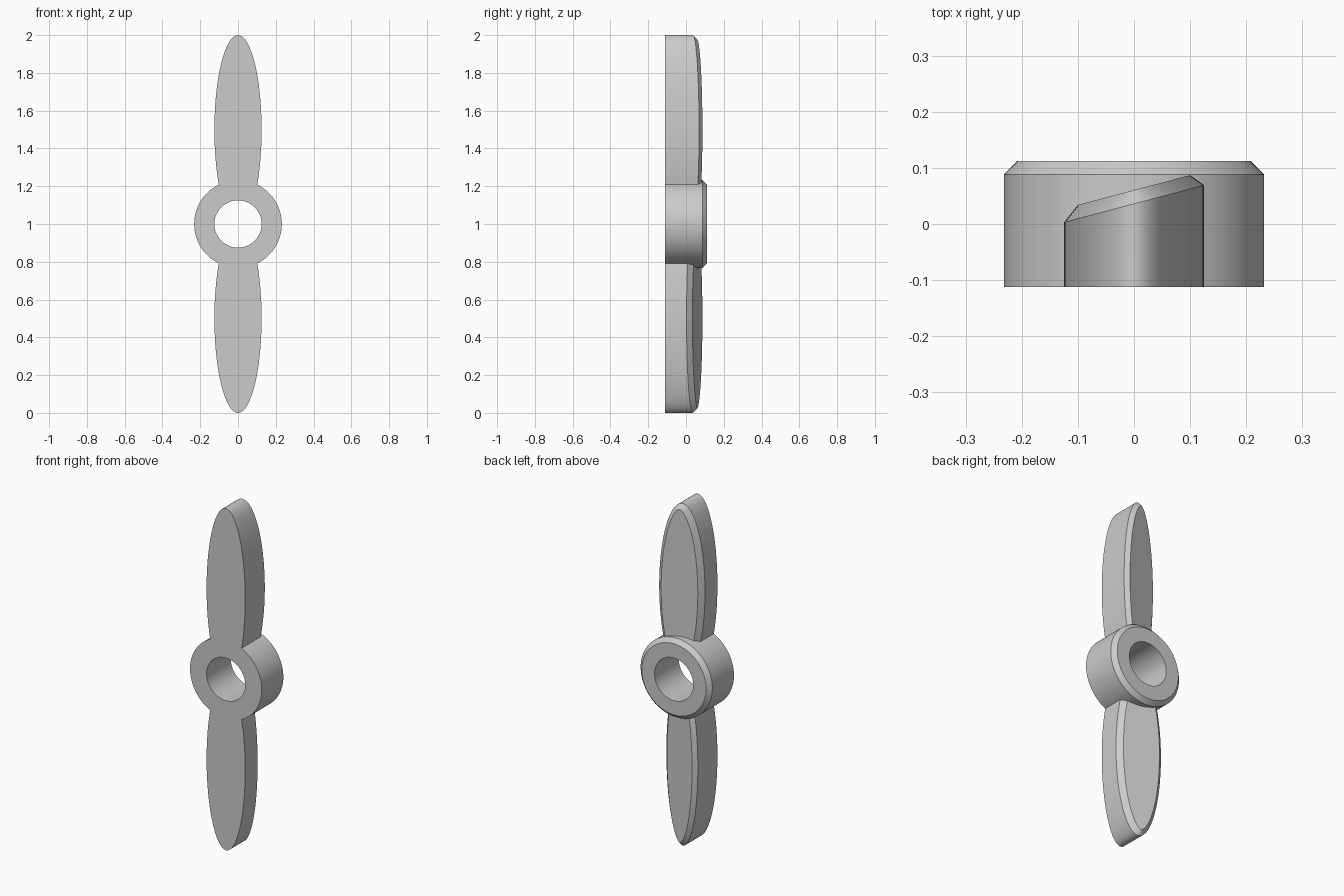
import bpy, bmesh, math
from mathutils import Matrix, Vector

if "Cube" in bpy.data.objects:
    bpy.data.objects.remove(bpy.data.objects["Cube"])

grey = bpy.data.materials.new("plain grey")
grey.use_nodes = True
colour = (0.6, 0.6, 0.6, 1)
grey.diffuse_color = colour
grey.node_tree.nodes["Principled BSDF"].inputs["Base Color"].default_value = colour

FRONT, BACK, CHAMFER = -0.112, 0.112, 0.024
CENTRE = Vector((0, 0, 1))


def make_object(name, bm):
    bmesh.ops.recalc_face_normals(bm, faces=bm.faces)
    mesh = bpy.data.meshes.new(name)
    bm.to_mesh(mesh)
    bm.free()
    mesh.materials.append(grey)
    obj = bpy.data.objects.new(name, mesh)
    bpy.context.collection.objects.link(obj)
    return obj


def loft(bm, rings, closed):
    """Skin consecutive rings; join the last to the first or cap both ends."""
    loops = [[bm.verts.new(p) for p in ring] for ring in rings]
    count = len(loops[0])
    pairs = list(zip(loops, loops[1:]))
    if closed:
        pairs.append((loops[-1], loops[0]))
    else:
        bm.faces.new(loops[0])
        bm.faces.new(loops[-1])
    for a, b in pairs:
        for i in range(count):
            j = (i + 1) % count
            bm.faces.new((a[i], a[j], b[j], b[i]))


def angles(count):
    return [2 * math.pi * i / count for i in range(count)]


# Hub: a turned ring with a bevelled rear rim
def make_hub(outer=0.232, bore=0.125):
    profile = [(bore, FRONT), (outer, FRONT), (outer, BACK - CHAMFER),
               (outer - CHAMFER, BACK), (bore, BACK)]
    bm = bmesh.new()
    loft(bm, [[(r * math.cos(t), y, 1 + r * math.sin(t)) for t in angles(96)]
              for r, y in profile], True)
    return make_object("hub", bm)


# Blade: an elliptical prism with a sloping, bevelled back
def make_blade(name, turn, half_width=0.125, half_length=0.5):
    def ring(inset, height, slope):
        points = []
        for t in angles(128):
            x, z = half_width * math.cos(t), half_length * math.sin(t)
            normal = Vector((x / half_width ** 2, z / half_length ** 2)).normalized()
            x, z = x - inset * normal.x, z - inset * normal.y
            points.append((x, height + slope * x, 1.5 + z))
        return points

    bm = bmesh.new()
    loft(bm, [ring(0, FRONT, 0), ring(0, 0.036, 0.265), ring(0.025, 0.0605, 0.265)], False)
    # Trim the root so that it ends inside the hub wall
    cut = bmesh.ops.bisect_plane(bm, geom=bm.verts[:] + bm.edges[:] + bm.faces[:],
                                 plane_co=(0, 0, 1.17), plane_no=(0, 0, -1),
                                 clear_outer=True)
    edges = [e for e in cut["geom_cut"] if isinstance(e, bmesh.types.BMEdge)]
    bmesh.ops.holes_fill(bm, edges=edges, sides=0)
    bmesh.ops.rotate(bm, verts=bm.verts, cent=CENTRE, matrix=Matrix.Rotation(turn, 3, 'Y'))
    return make_object(name, bm)


# Fuse the parts into one solid
propeller = make_hub()
propeller.name = "propeller"
bpy.context.view_layer.objects.active = propeller
propeller.select_set(True)
for label, turn in (("upper_blade", 0), ("lower_blade", math.pi)):
    blade = make_blade(label, turn)
    union = propeller.modifiers.new("join " + label, 'BOOLEAN')
    union.operation = 'UNION'
    union.solver = 'EXACT'
    union.object = blade
    bpy.ops.object.modifier_apply(modifier=union.name)
    bpy.data.objects.remove(blade)

bpy.ops.object.shade_smooth_by_angle(angle=math.radians(25))
